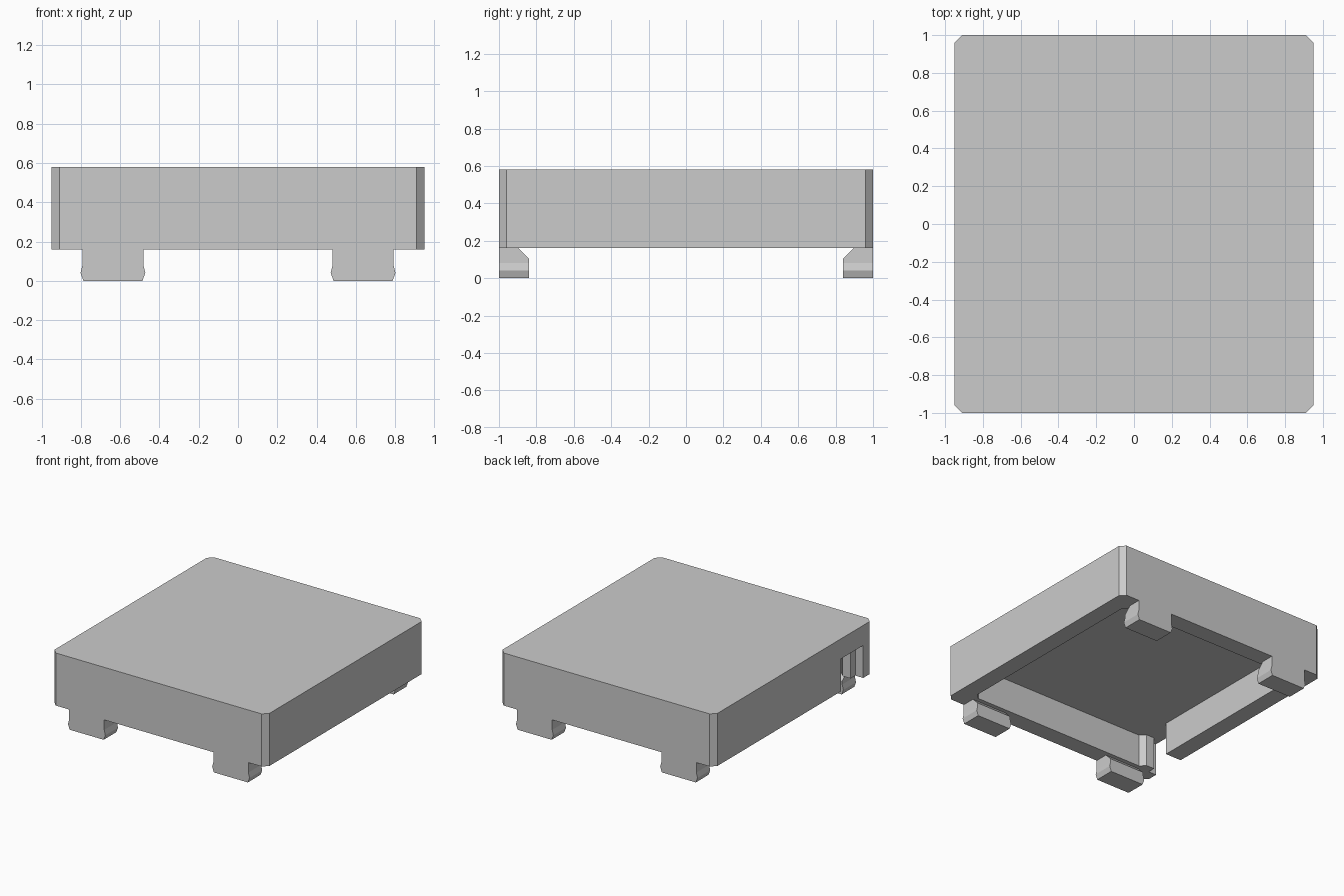
import bpy, bmesh
from mathutils import Vector

if "Cube" in bpy.data.objects:
    bpy.data.objects.remove(bpy.data.objects["Cube"], do_unlink=True)

grey = bpy.data.materials.new("light grey")
grey.use_nodes = True
colour = (0.6, 0.6, 0.6, 1)
grey.diffuse_color = colour
grey.node_tree.nodes["Principled BSDF"].inputs["Base Color"].default_value = colour

HX, HY, WALL, CHAMFER = 0.95, 1.0, 0.14, 0.04
RIM, CEILING, TOP = 0.16, 0.42, 0.58


def prism(name, points, direction, cut=None):
    """Extrude a closed outline; optionally trim it by a plane."""
    bm = bmesh.new()
    face = bm.faces.new([bm.verts.new(p) for p in points])
    moved = bmesh.ops.extrude_face_region(bm, geom=[face])["geom"]
    bmesh.ops.translate(bm, vec=direction,
                        verts=[v for v in moved if isinstance(v, bmesh.types.BMVert)])
    if cut:
        geom = bm.verts[:] + bm.edges[:] + bm.faces[:]
        bmesh.ops.bisect_plane(bm, geom=geom, plane_co=cut[0], plane_no=cut[1],
                               clear_outer=True)
        bmesh.ops.holes_fill(bm, edges=[e for e in bm.edges if e.is_boundary])
    bmesh.ops.recalc_face_normals(bm, faces=bm.faces)
    mesh = bpy.data.meshes.new(name)
    bm.to_mesh(mesh)
    bm.free()
    mesh.materials.append(grey)
    obj = bpy.data.objects.new(name, mesh)
    bpy.context.collection.objects.link(obj)
    return obj


def chamfered_block(name, hx, hy, z0, z1):
    c = CHAMFER
    outline = [(hx - c, -hy), (hx, c - hy), (hx, hy - c), (hx - c, hy),
               (c - hx, hy), (-hx, hy - c), (-hx, c - hy), (c - hx, -hy)]
    return prism(name, [(x, y, z0) for x, y in outline], Vector((0, 0, z1 - z0)))


def box(name, x0, x1, y0, y1, z0, z1):
    base = [(x0, y0, z0), (x1, y0, z0), (x1, y1, z0), (x0, y1, z0)]
    return prism(name, base, Vector((0, 0, z1 - z0)))


# Hollow cover with chamfered corners and a stepped notch in one side wall
cover = chamfered_block("cover", HX, HY, RIM, TOP)
cutters = [
    chamfered_block("pocket_cutter", HX - WALL, HY - WALL, 0.1, CEILING),
    box("notch_outer_cutter", -1, -0.88, -0.88, -0.6, 0.09, CEILING),
    box("notch_inner_cutter", -0.9, -0.76, -0.82, -0.6, 0.08, CEILING),
]
for cutter in cutters:
    mod = cover.modifiers.new(cutter.name, "BOOLEAN")
    mod.operation = "DIFFERENCE"
    mod.solver = "EXACT"
    mod.object = cutter
    cutter.hide_render = True
    cutter.hide_set(True)

# Bake the cuts and remove the helpers
bpy.context.view_layer.update()
graph = bpy.context.evaluated_depsgraph_get()
carved = bpy.data.meshes.new_from_object(cover.evaluated_get(graph))
cover.modifiers.clear()
cover.data = carved
for cutter in cutters:
    bpy.data.objects.remove(cutter, do_unlink=True)

# Four clip feet: flared sides, sloped inner shoulder
half = [(0.155, RIM), (0.155, 0.08), (0.165, 0.04), (0.15, 0)]
profile = half + [(-x, z) for x, z in reversed(half)]
for end, sy in (("front", -1), ("back", 1)):
    for side, sx in (("right", -1), ("left", 1)):
        points = [(sx * 0.637 + x, sy * HY, z) for x, z in profile]
        prism(f"{end}_{side}_foot", points, Vector((0, -sy * 0.16, 0)),
              ((0, sy * 0.84, 0.105), (0, -sy, 1)))
